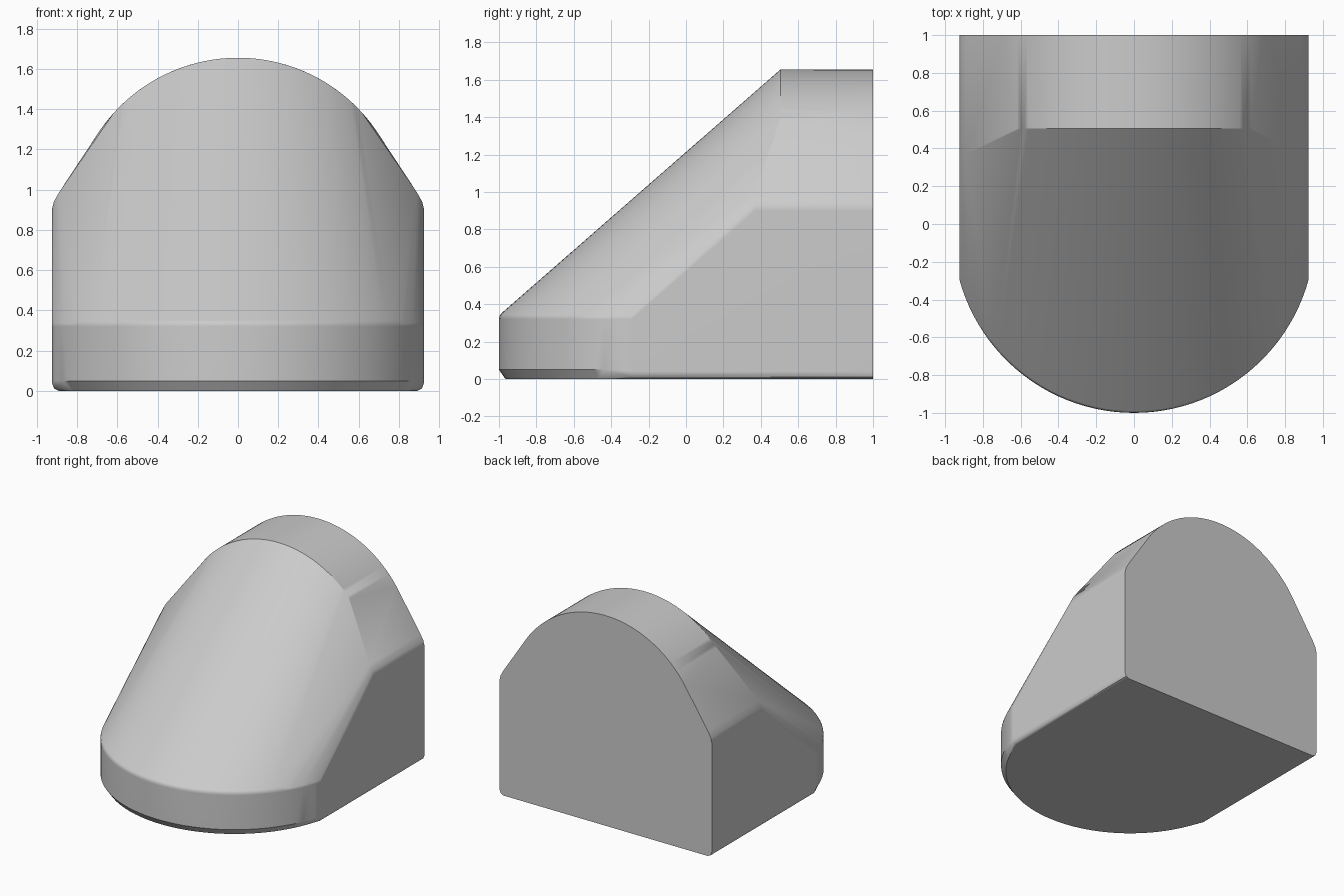
import bpy, bmesh
from math import sin, cos, asin, radians

default = bpy.data.objects.get("Cube")
if default:
    bpy.data.objects.remove(default, do_unlink=True)

HALF = 0.925            # half width of the body
BACK, RIM = 1.0, 0.505  # back wall and start of the slope
CROWN_R, CROWN_Z = 0.833, 0.822
NOSE_R, NOSE_Y = 0.958, -0.042


def crown(y, reach, n):
    """Arc of the rounded top at depth y, out to x = reach."""
    a = asin(reach / CROWN_R)
    angles = [a * (2 * i / n - 1) for i in range(n + 1)]
    return [(CROWN_R * sin(t), y, CROWN_Z + CROWN_R * cos(t)) for t in angles]


def nose(inset, z, n=48):
    """Plan arc of the rounded front at height z."""
    a = asin(HALF / NOSE_R)
    r = NOSE_R - inset
    angles = [a * (2 * i / n - 1) for i in range(n + 1)]
    return [(r * sin(t), NOSE_Y - r * cos(t), z) for t in angles]


# Rounded crown at the back wall and at the top of the slope
points = crown(BACK, 0.70, 48) + crown(RIM, 0.62, 48)

# Nose wall: bottom chamfer, vertical band, softened upper rim
for inset, z in ((0.035, 0), (0, 0.05), (0, 0.32), (0.003, 0.337), (0.011, 0.35)):
    points += nose(inset, z)

# Softened shoulders and lower side edges
for side in (-1, 1):
    for x, z in ((HALF, 0.90), (0.915, 0.94), (0.89, 0.985)):
        points += [(side * x, y, z) for y in (0.37, BACK)]
    for x, z in ((HALF, 0.04), (0.914, 0.012), (0.89, 0)):
        points += [(side * x, y, z) for y in (-0.29, BACK)]

# Body as one convex skin
bm = bmesh.new()
for p in points:
    bm.verts.new(p)
bmesh.ops.remove_doubles(bm, verts=bm.verts[:], dist=0.0005)
bmesh.ops.convex_hull(bm, input=bm.verts[:])
bmesh.ops.delete(bm, geom=[v for v in bm.verts if not v.link_faces], context='VERTS')
bmesh.ops.dissolve_limit(bm, angle_limit=radians(0.1),
                         verts=bm.verts[:], edges=bm.edges[:])
bmesh.ops.recalc_face_normals(bm, faces=bm.faces[:])
mesh = bpy.data.meshes.new("wedge_body")
bm.to_mesh(mesh)
bm.free()
body = bpy.data.objects.new("wedge_body", mesh)
bpy.context.collection.objects.link(body)

# Plain grey finish
grey = bpy.data.materials.new("light_grey")
grey.use_nodes = True
colour = (0.6, 0.6, 0.6, 1)
grey.diffuse_color = colour
grey.node_tree.nodes["Principled BSDF"].inputs["Base Color"].default_value = colour
mesh.materials.append(grey)

# Smooth curves with crisp edges
bpy.ops.object.select_all(action='DESELECT')
body.select_set(True)
bpy.context.view_layer.objects.active = body
bpy.ops.object.shade_smooth_by_angle(angle=radians(30))
weighted = body.modifiers.new("weighted_normals", 'WEIGHTED_NORMAL')
weighted.keep_sharp = True
